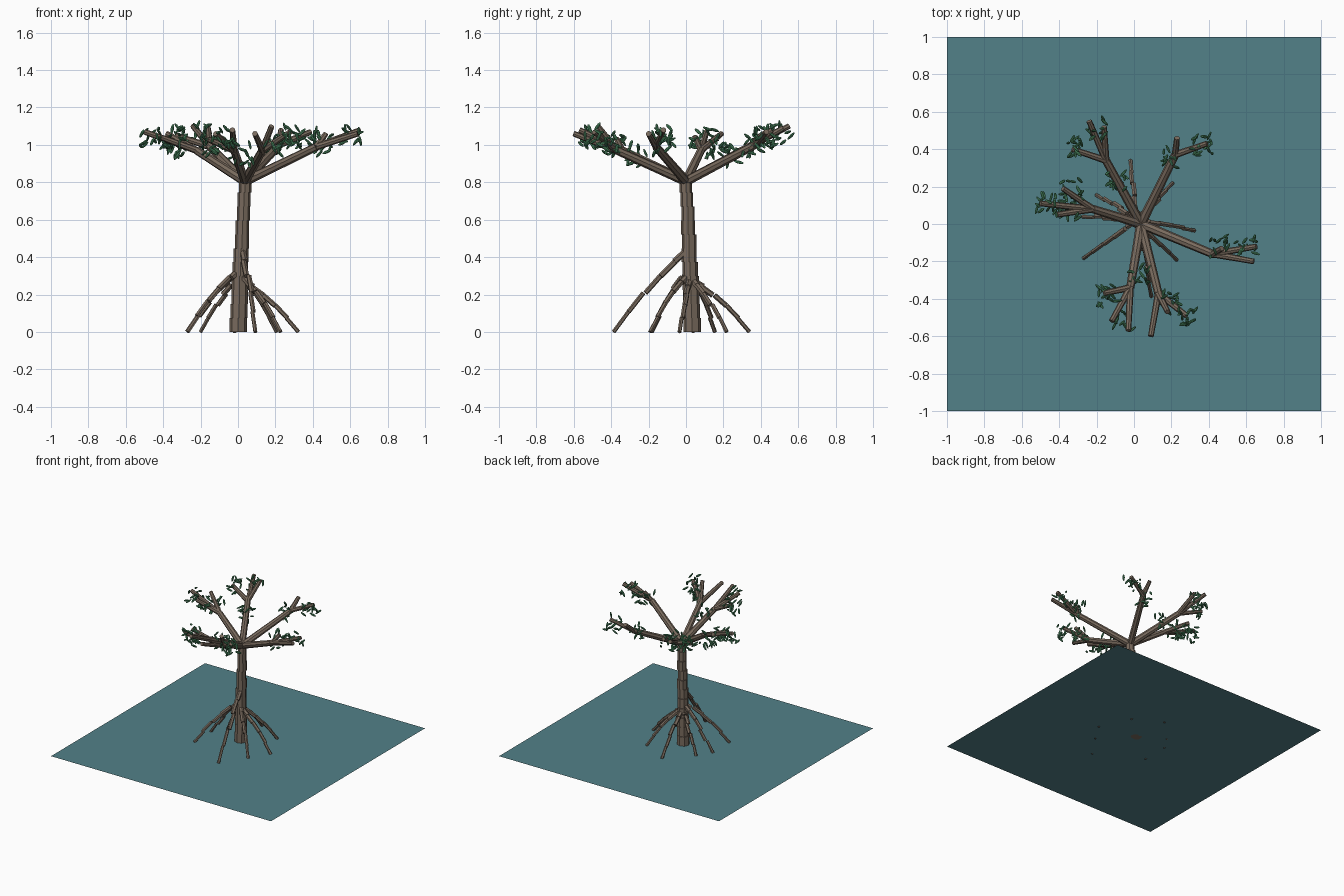
import bpy, bmesh, math, random
from mathutils import Vector, Matrix, Euler

if "Cube" in bpy.data.objects:
    bpy.data.objects.remove(bpy.data.objects["Cube"])

random.seed(7)


def material(name, rgb):
    m = bpy.data.materials.new(name)
    m.diffuse_color = (*rgb, 1)
    m.use_nodes = True
    m.node_tree.nodes["Principled BSDF"].inputs["Base Color"].default_value = m.diffuse_color
    return m


BARK = material("bark", (0.19, 0.145, 0.11))
LEAF = material("leaf_green", (0.07, 0.25, 0.12))
WATER = material("water", (0.085, 0.22, 0.25))


def finish(name, bm, mat):
    me = bpy.data.meshes.new(name)
    bm.to_mesh(me)
    bm.free()
    me.materials.append(mat)
    ob = bpy.data.objects.new(name, me)
    bpy.context.collection.objects.link(ob)
    return ob


def limb(bm, a, b, r1, r2, sides=8):
    """Capped tapered cylinder from a to b."""
    a, b = Vector(a), Vector(b)
    d = b - a
    mat = Matrix.Translation((a + b) / 2) @ d.to_track_quat('Z', 'Y').to_matrix().to_4x4()
    bmesh.ops.create_cone(bm, cap_ends=True, segments=sides, radius1=r1, radius2=r2,
                          depth=d.length, matrix=mat)


def jitter(s):
    return Vector([random.uniform(-s, s) for _ in range(3)])


# water surface
bm = bmesh.new()
bmesh.ops.create_grid(bm, x_segments=1, y_segments=1, size=1)
finish("water_plane", bm, WATER)

# trunk: stacked leaning segments with small steps
base, crown = Vector((0, 0.037, 0)), Vector((0.037, 0, 0.82))
bm = bmesh.new()
n = 11
for i in range(n):
    t = (i + 0.5) / n
    c = base.lerp(crown, t)
    r = 0.048 - 0.016 * t
    h = crown.z / n / 2
    off = Vector((random.uniform(-.003, .003), random.uniform(-.003, .003), 0))
    limb(bm, c + off - Vector((0, 0, h)), c + off + Vector((0, 0, h)), r, r)
finish("trunk", bm, BARK)

# stilt roots: foot x, foot y, height where the root leaves the trunk
roots = [(0.33, -0.03, 0.28), (0.21, 0.21, 0.29), (-0.02, 0.34, 0.28), (-0.20, 0.16, 0.29),
         (-0.27, 0.04, 0.33), (-0.27, -0.19, 0.34), (0.10, -0.38, 0.45), (0.23, -0.19, 0.31)]
bm = bmesh.new()
for x, y, z in roots:
    start = base.lerp(crown, z / crown.z)
    foot = Vector((x, y, 0))
    pts = []
    for i in range(6):
        t = i / 5
        p = start.lerp(foot, t)
        p.z += 0.03 * math.sin(math.pi * t)
        pts.append(p)
    for i in range(5):
        off = jitter(0.008)
        off.z = 0
        r = 0.017 - 0.0015 * i
        limb(bm, pts[i] + off, pts[i + 1] + off, r, r, 6)
finish("stilt_roots", bm, BARK)

# crown: each main branch runs to a fork, then splits into twigs
branches = [
    ((0.42, -0.16, 0.99), [(0.655, -0.12, 1.08), (0.64, -0.20, 1.06), (0.47, -0.13, 1.06)]),
    ((0.22, 0.37, 1.00), [(0.23, 0.46, 1.08), (0.39, 0.43, 1.07)]),
    ((-0.15, 0.34, 0.99), [(-0.16, 0.52, 1.09), (-0.24, 0.55, 1.10), (-0.33, 0.40, 1.05)]),
    ((-0.22, 0.08, 0.97), [(-0.50, 0.11, 1.07), (-0.38, 0.19, 1.06), (-0.41, 0.05, 1.04)]),
    ((-0.02, -0.34, 0.97), [(-0.03, -0.57, 1.08), (-0.12, -0.52, 1.06), (-0.16, -0.37, 1.03)]),
    ((0.13, -0.37, 0.97), [(0.09, -0.60, 1.06), (0.28, -0.49, 1.07), (0.18, -0.47, 1.10)]),
]
main, twigs = bmesh.new(), bmesh.new()
for fork, tips in branches:
    limb(main, crown - Vector((0, 0, 0.015)), fork, 0.026, 0.022)
    for tip in tips:
        limb(twigs, fork, tip, 0.019, 0.015)
finish("main_branches", main, BARK)
finish("twigs", twigs, BARK)

# leaves: small ellipsoids clustered around the twigs (x, y)
clusters = [(0.45, -0.12), (0.60, -0.13), (0.37, 0.42), (0.21, 0.35), (-0.20, 0.51),
            (-0.30, 0.41), (-0.10, 0.23), (-0.47, 0.10), (-0.33, 0.18), (-0.35, 0.07),
            (0.03, -0.27), (-0.14, -0.38), (-0.05, -0.51), (0.20, -0.42), (0.28, -0.50)]
bm = bmesh.new()
for x, y in clusters:
    z = 0.85 + 0.36 * math.hypot(x - 0.04, y)
    for _ in range(15):
        p = Vector((x, y, z)) + jitter(0.055)
        rot = Euler((random.uniform(-1.2, 1.2), random.uniform(-1.2, 1.2),
                     random.uniform(0, 6.28))).to_matrix().to_4x4()
        size = Matrix.Diagonal((0.009, 0.007, 0.027, 1))
        bmesh.ops.create_uvsphere(bm, u_segments=8, v_segments=6, radius=1,
                                  matrix=Matrix.Translation(p) @ rot @ size)
finish("leaves", bm, LEAF)
